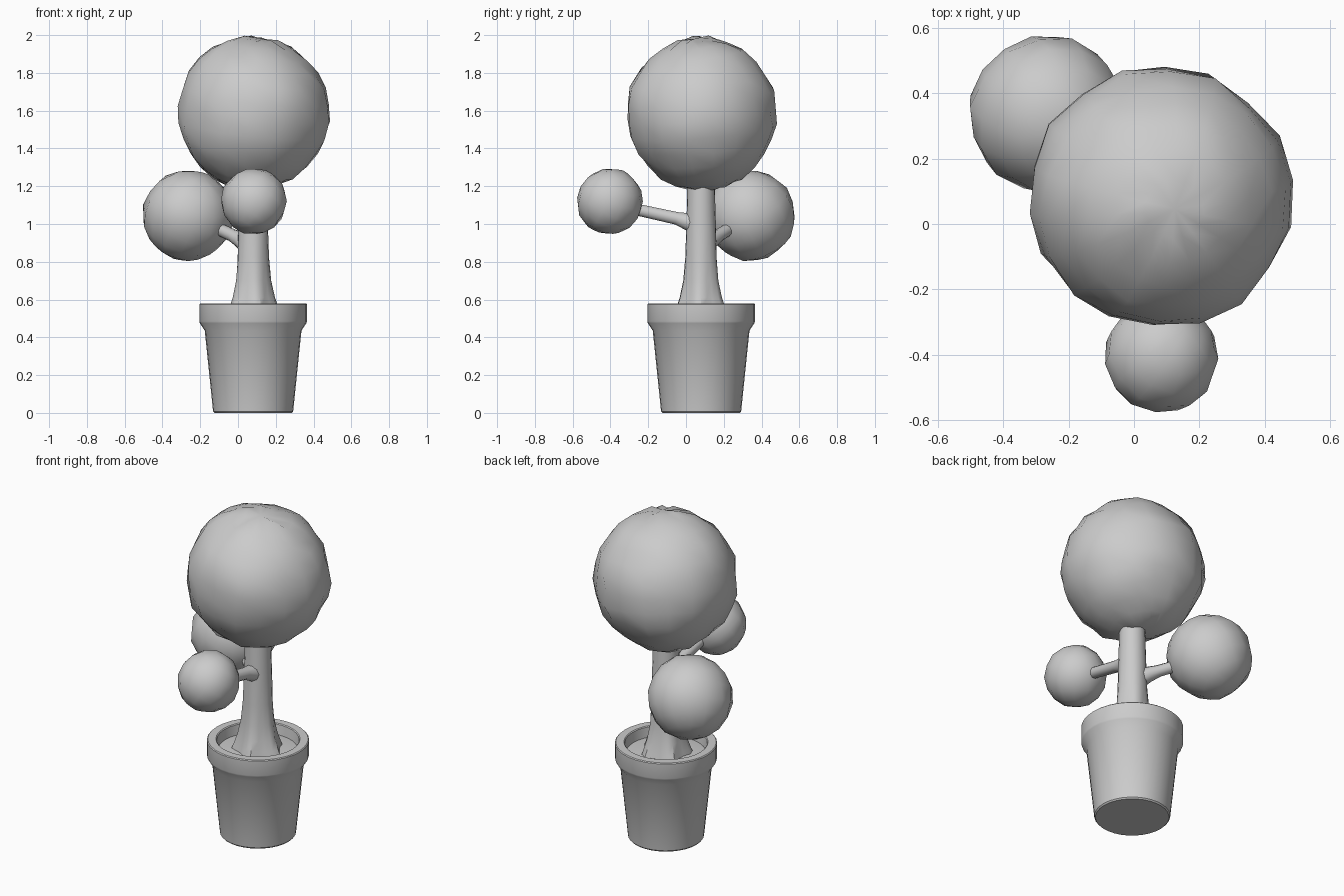
import bpy, bmesh, math, random
from mathutils import Vector, Euler

if "Cube" in bpy.data.objects:
    bpy.data.objects.remove(bpy.data.objects["Cube"])

random.seed(7)
CX = CY = 0.08


def finish(bm, name, angle=40):
    bmesh.ops.recalc_face_normals(bm, faces=bm.faces)
    me = bpy.data.meshes.new(name)
    bm.to_mesh(me)
    bm.free()
    ob = bpy.data.objects.new(name, me)
    bpy.context.collection.objects.link(ob)
    bpy.ops.object.select_all(action='DESELECT')
    ob.select_set(True)
    bpy.context.view_layer.objects.active = ob
    bpy.ops.object.shade_smooth_by_angle(angle=math.radians(angle))
    return ob


def loft(bm, rings):
    """Bridge equal-length rings of points and cap both ends."""
    loops = [[bm.verts.new(p) for p in ring] for ring in rings]
    n = len(loops[0])
    for a, b in zip(loops, loops[1:]):
        for i in range(n):
            j = (i + 1) % n
            bm.faces.new((a[i], a[j], b[j], b[i]))
    bm.faces.new(loops[0][::-1])
    bm.faces.new(loops[-1])


def circle(r, z, n, lobes=0.0):
    pts = []
    for i in range(n):
        t = 2 * math.pi * i / n
        q = r * (1 + lobes * math.cos(5 * t + 0.6))
        pts.append((CX + q * math.cos(t), CY + q * math.sin(t), z))
    return pts


def tube(name, path, radii, n=10):
    bm = bmesh.new()
    path = [Vector(p) for p in path]
    rot = (path[-1] - path[0]).to_track_quat('Z', 'Y')
    rings = []
    for p, r in zip(path, radii):
        rings.append([p + rot @ Vector((r * math.cos(2 * math.pi * i / n),
                                        r * math.sin(2 * math.pi * i / n), 0))
                      for i in range(n)])
    loft(bm, rings)
    return finish(bm, name)


def foliage(name, centre, radius, segs, rings, rough, tilt):
    bm = bmesh.new()
    bmesh.ops.create_uvsphere(bm, u_segments=segs, v_segments=rings, radius=1)
    turn = Euler(tilt).to_matrix()
    for v in bm.verts:
        v.co = Vector(centre) + turn @ v.co * radius * (1 + random.uniform(-rough, rough))
    return finish(bm, name, 60)


# Pot: outer wall, collar, hollow lip and soil floor
bm = bmesh.new()
profile = [(0.205, 0), (0.212, 0.008), (0.256, 0.435), (0.282, 0.475), (0.285, 0.485),
           (0.285, 0.575), (0.28, 0.58), (0.235, 0.58), (0.23, 0.575), (0.222, 0.51)]
loft(bm, [circle(r, z, 32) for r, z in profile])
finish(bm, "pot", 35)

# Soil
bm = bmesh.new()
loft(bm, [circle(0.224, 0.495, 32), circle(0.224, 0.515, 32), circle(0.15, 0.525, 32)])
finish(bm, "soil")

# Trunk with lobed root flare
bm = bmesh.new()
sections = [(0.142, 0.50, 0.13), (0.126, 0.55, 0.11), (0.108, 0.61, 0.09), (0.092, 0.70, 0.05),
            (0.083, 0.82, 0.02), (0.079, 0.97, 0), (0.075, 1.10, 0), (0.072, 1.26, 0)]
loft(bm, [circle(r, z, 20, k) for r, z, k in sections])
finish(bm, "trunk")

# Side branches, flared where they leave the trunk
tube("front_branch", [(0.08, 0.05, 1.00), (0.08, 0.0, 1.015), (0.08, -0.05, 1.03),
                      (0.083, -0.30, 1.085)], [0.055, 0.046, 0.035, 0.032])
tube("rear_branch", [(0.05, 0.10, 0.89), (0.01, 0.14, 0.92), (-0.03, 0.175, 0.94),
                     (-0.16, 0.27, 1.0)], [0.055, 0.044, 0.034, 0.032])

# Clipped foliage balls
foliage("main_foliage", (CX, CY + 0.003, 1.585), 0.404, 18, 14, 0.028, (0.12, 0.08, 0.3))
foliage("rear_foliage", (-0.265, 0.338, 1.046), 0.241, 14, 9, 0.016, (0.5, 0.3, 0.2))
foliage("front_foliage", (0.084, -0.404, 1.12), 0.176, 13, 8, 0.016, (-0.4, 0.5, 0.1))
